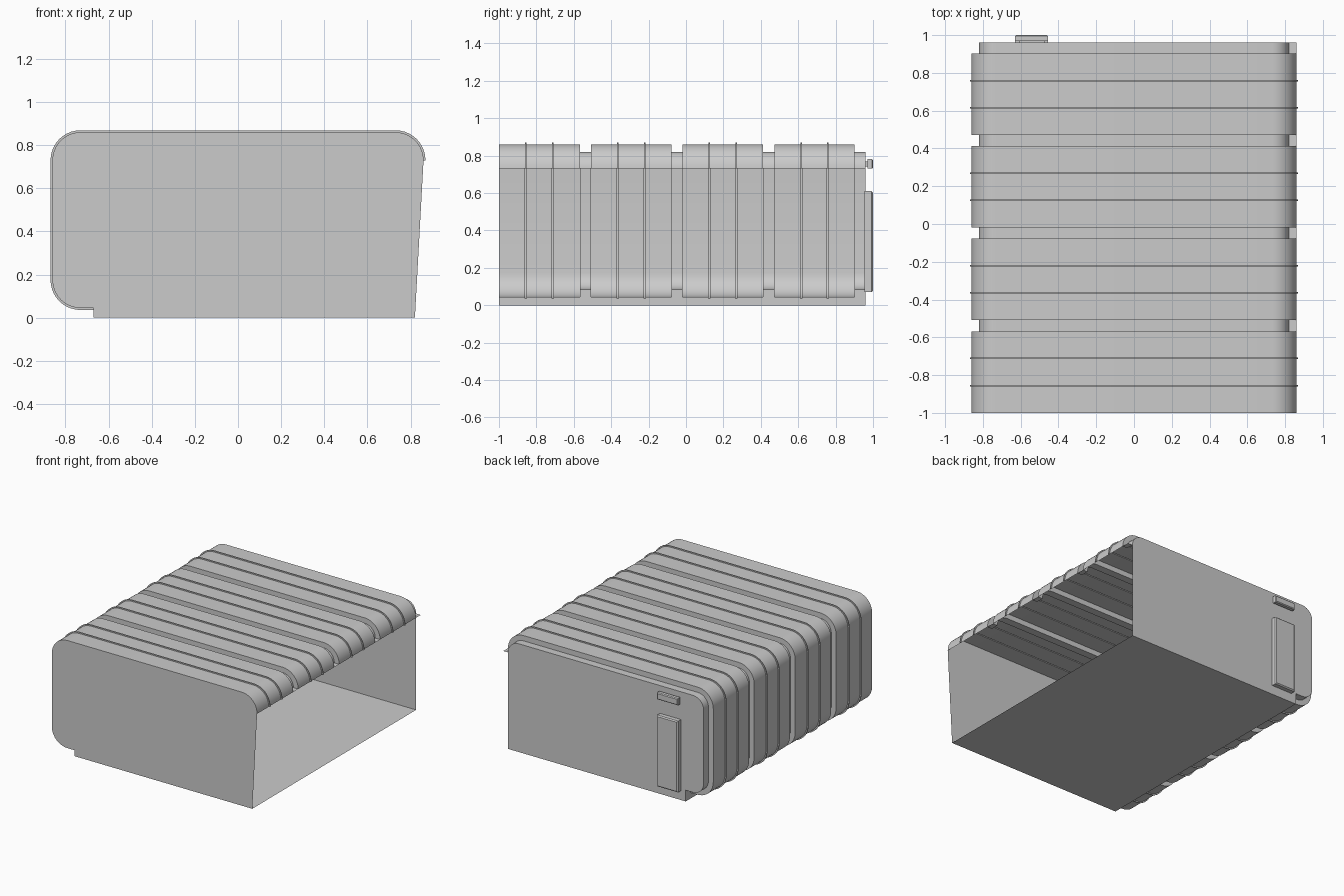
import bpy, bmesh, math
from mathutils import Vector

if "Cube" in bpy.data.objects:
    bpy.data.objects.remove(bpy.data.objects["Cube"])


def make(name, bm, smooth=False):
    me = bpy.data.meshes.new(name)
    bm.to_mesh(me)
    bm.free()
    ob = bpy.data.objects.new(name, me)
    bpy.context.collection.objects.link(ob)
    if smooth:
        bpy.ops.object.select_all(action='DESELECT')
        ob.select_set(True)
        bpy.context.view_layer.objects.active = ob
        bpy.ops.object.shade_smooth_by_angle(angle=math.radians(30))
    return ob


def arc(cx, cz, r, start, steps=10):
    angles = [math.radians(start + 90 * i / steps) for i in range(steps + 1)]
    return [(cx + r * math.cos(a), cz + r * math.sin(a)) for a in angles]


def profile(inset):
    # Right lip, over the top, down the left side and in to the floor
    r = 0.13 - inset
    return ([(0.86, 0.73)] + arc(0.73, 0.73, r, 0) + arc(-0.73, 0.73, r, 90)
            + arc(-0.73, 0.175, r, 180) + [(-0.67, 0.175 - r), (-0.67, 0.0)])


def sheet(name, points, facing):
    bm = bmesh.new()
    f = bm.faces.new([bm.verts.new(p) for p in points])
    f.normal_update()
    if f.normal.dot(Vector(facing)) < 0:
        f.normal_flip()
    return make(name, bm)


# Stations along y: four wide panels, two thin ridges each, a recess after each
RECESS, RIDGE, FIN = 0.04, -0.009, 0.004
stations = []
for i in range(4):
    y0 = -1 + 0.4917 * i if i == 0 else -0.568 + 0.06 + 0.49 * (i - 1)
    y1 = -0.568 + 0.49 * i
    stations.append((y0, 0))
    for k in (1, 2):
        y = y0 + (y1 - y0) * k / 3
        stations += [(y - FIN, 0), (y - FIN, RIDGE), (y + FIN, RIDGE), (y + FIN, 0)]
    y2 = 0.96 if i == 3 else y1 + 0.06
    stations += [(y1, 0), (y1, RECESS), (y2, RECESS)]

# Ribbed shell lofted through the stations
bm = bmesh.new()
rows = [[bm.verts.new((x, y, z)) for x, z in profile(d)] for y, d in stations]
for a, b in zip(rows, rows[1:]):
    for j in range(len(a) - 1):
        bm.faces.new((a[j], b[j], b[j + 1], a[j + 1]))
bmesh.ops.remove_doubles(bm, verts=bm.verts, dist=0.0001)
bmesh.ops.dissolve_degenerate(bm, edges=bm.edges, dist=0.0001)
for f in bm.faces:
    f.normal_update()
make("ribbed_shell", bm, smooth=True)

# End walls and floor
sheet("front_wall", [(x, -1, z) for x, z in profile(0)[1:] + [(0.82, 0)]], (0, -1, 0))
sheet("back_wall", [(x, 0.96, z) for x, z in profile(RECESS)[1:] + [(0.82, 0)]], (0, 1, 0))
sheet("floor", [(-0.67, -1, 0), (0.82, -1, 0), (0.82, 0.96, 0), (-0.67, 0.96, 0)], (0, 0, -1))


def box(name, lo, hi, bevel=0.0):
    bm = bmesh.new()
    bmesh.ops.create_cube(bm, size=1)
    for v in bm.verts:
        v.co = Vector([l + (c + 0.5) * (h - l) for c, l, h in zip(v.co, lo, hi)])
    if bevel:
        # Soften only the outward-facing rim
        rim = [e for e in bm.edges if all(v.co.y > hi[1] - 1e-4 for v in e.verts)]
        bmesh.ops.bevel(bm, geom=rim, offset=bevel, segments=1, affect='EDGES')
    return make(name, bm)


# Fittings on the back wall
box("back_plate", (-0.63, 0.955, 0.07), (-0.455, 1.0, 0.61), 0.008)
box("back_handle", (-0.63, 0.97, 0.73), (-0.455, 1.0, 0.782), 0.006)
box("handle_stem", (-0.61, 0.955, 0.743), (-0.475, 0.972, 0.768))
